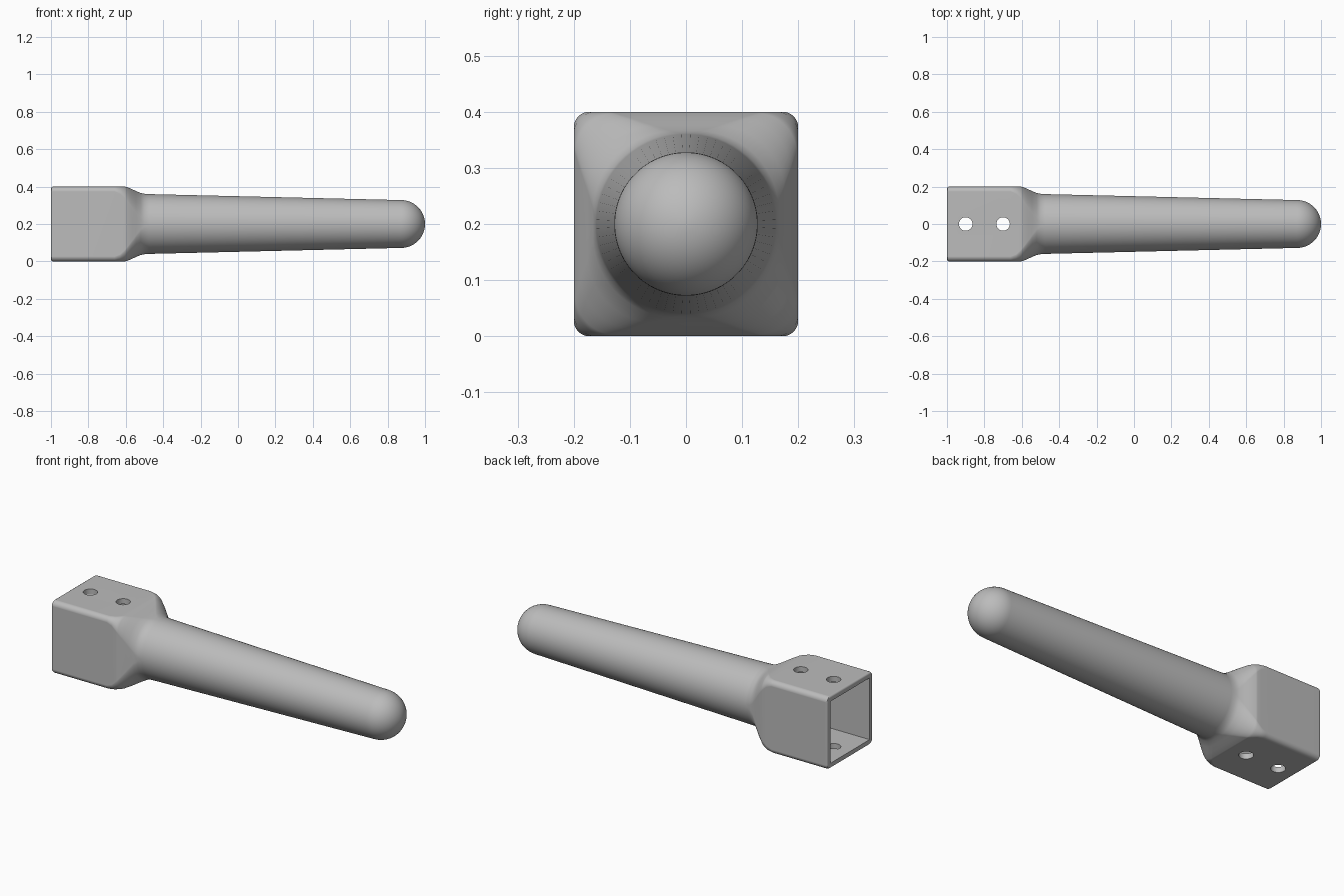
import bpy, bmesh, math
from mathutils import Matrix

if "Cube" in bpy.data.objects:
    bpy.data.objects.remove(bpy.data.objects["Cube"], do_unlink=True)

MID = 0.2          # height of the long axis
ARC = 16           # segments per rounded corner

grey = bpy.data.materials.new("plain grey")
grey.use_nodes = True
grey.diffuse_color = (0.5, 0.5, 0.5, 1)
grey.node_tree.nodes["Principled BSDF"].inputs["Base Color"].default_value = (0.5, 0.5, 0.5, 1)


def make_object(name, bm):
    bmesh.ops.recalc_face_normals(bm, faces=bm.faces)
    mesh = bpy.data.meshes.new(name)
    bm.to_mesh(mesh)
    bm.free()
    mesh.materials.append(grey)
    obj = bpy.data.objects.new(name, mesh)
    bpy.context.collection.objects.link(obj)
    return obj


def ring(bm, x, half, radius):
    """Rounded square across the long axis; radius == half gives a circle."""
    verts = []
    for q in range(4):
        mid = math.pi / 4 + q * math.pi / 2
        cy = math.copysign(half - radius, math.cos(mid))
        cz = math.copysign(half - radius, math.sin(mid))
        for i in range(ARC):
            # half-step offsets keep vertices distinct when the section is round
            a = (q + (i + 0.5) / ARC) * math.pi / 2
            verts.append(bm.verts.new((x, cy + radius * math.cos(a), MID + cz + radius * math.sin(a))))
    return verts


# Sections: x, half width, corner radius
sections = [(-1, 0.19, 0.02), (-0.997, 0.196, 0.024), (-0.99, 0.2, 0.028),
            (-0.66, 0.2, 0.028), (-0.63, 0.2, 0.04), (-0.605, 0.2, 0.065),
            (-0.595, 0.198, 0.075), (-0.57, 0.188, 0.098), (-0.545, 0.176, 0.122),
            (-0.52, 0.166, 0.146), (-0.5, 0.162, 0.158), (-0.475, 0.16, 0.16)]
TIP = 0.128
sections += [(1 - TIP, TIP, TIP)]
for k in range(1, 14):
    a = k / 14 * math.pi / 2
    r = TIP * math.cos(a)
    sections.append((1 - TIP + TIP * math.sin(a), r, r))

# Handle body: socket block, flare, tapered grip and domed tip
bm = bmesh.new()
rings = [ring(bm, *s) for s in sections]
n = len(rings[0])
for a, b in zip(rings, rings[1:]):
    for i in range(n):
        bm.faces.new((a[i], a[(i + 1) % n], b[(i + 1) % n], b[i]))
bm.faces.new(rings[0])
tip = bm.verts.new((1, 0, MID))
for i in range(n):
    bm.faces.new((rings[-1][i], rings[-1][(i + 1) % n], tip))
handle = make_object("handle", bm)

# Cutters: square socket and two screw holes right through
cutters = []
bm = bmesh.new()
bmesh.ops.create_cube(bm, size=1, matrix=Matrix.Translation((-0.85, 0, MID)) @ Matrix.Diagonal((0.5, 0.34, 0.34, 1)))
cutters.append(make_object("socket_cutter", bm))
for x in (-0.9, -0.7):
    bm = bmesh.new()
    bmesh.ops.create_cone(bm, cap_ends=True, segments=32, radius1=0.036, radius2=0.036,
                          depth=0.6, matrix=Matrix.Translation((x, 0, MID)))
    cutters.append(make_object("screw_hole_cutter", bm))

bpy.ops.object.select_all(action="DESELECT")
bpy.context.view_layer.objects.active = handle
handle.select_set(True)
for cutter in cutters:
    mod = handle.modifiers.new("cut", "BOOLEAN")
    mod.operation = "DIFFERENCE"
    mod.solver = "EXACT"
    mod.object = cutter
    bpy.ops.object.modifier_apply(modifier=mod.name)
    bpy.data.objects.remove(cutter, do_unlink=True)

# Smooth curves, flat block sides
bpy.ops.object.shade_smooth_by_angle(angle=math.radians(35))
weighted = handle.modifiers.new("flat sides", "WEIGHTED_NORMAL")
weighted.keep_sharp = True
